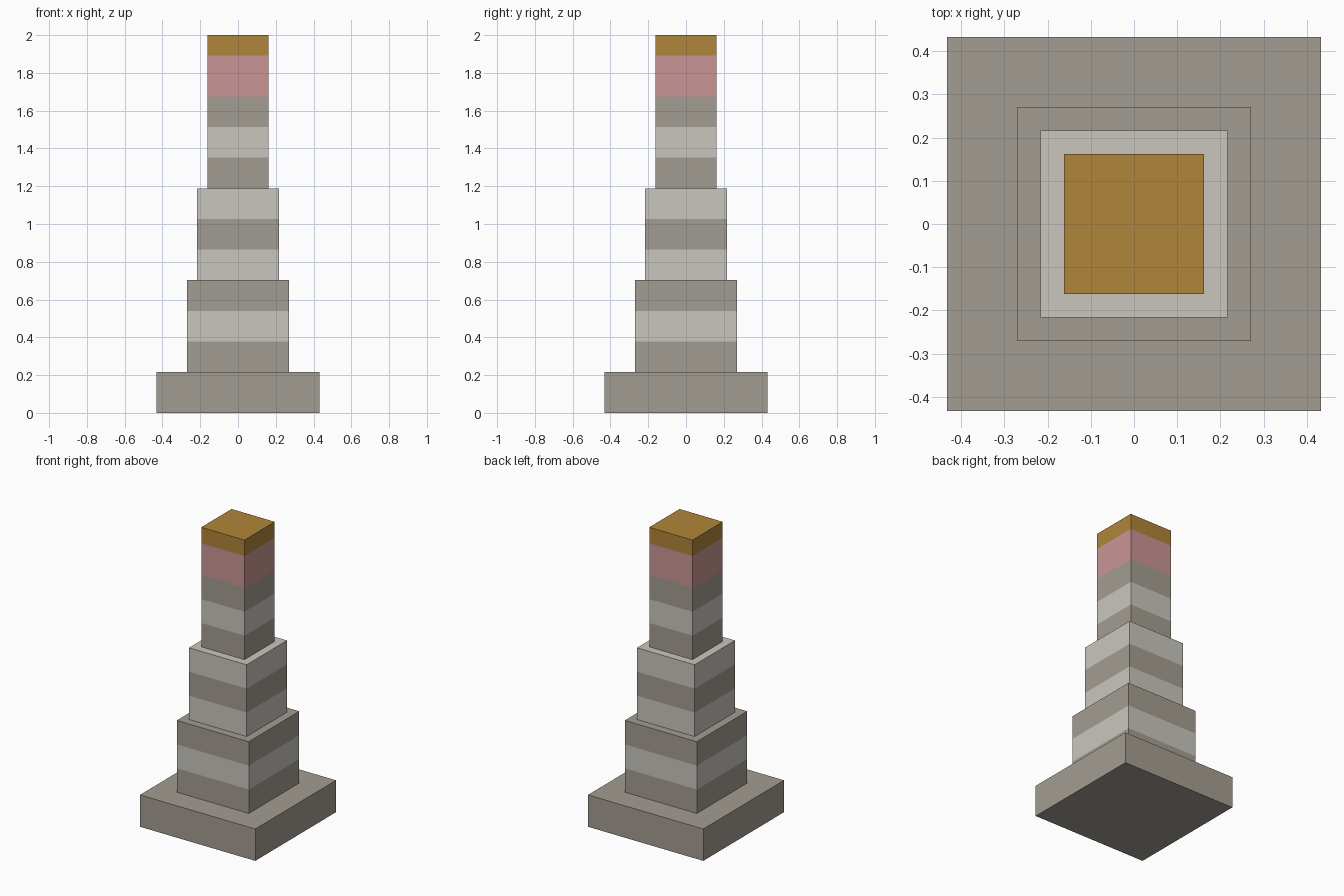
import bpy, bmesh

if "Cube" in bpy.data.objects:
    bpy.data.objects.remove(bpy.data.objects["Cube"])

U = 2 / 37  # the tower sits on a regular grid, 37 units tall


def material(name, r, g, b):
    def lin(c):
        c /= 255
        return c / 12.92 if c <= 0.04045 else ((c + 0.055) / 1.055) ** 2.4
    m = bpy.data.materials.new(name)
    m.diffuse_color = (lin(r), lin(g), lin(b), 1)
    m.use_nodes = True
    m.node_tree.nodes["Principled BSDF"].inputs["Base Color"].default_value = m.diffuse_color
    return m


dark = material("dark stone", 164, 157, 146)
light = material("light stone", 202, 198, 191)
pink = material("pink", 201, 150, 149)
gold = material("gold", 176, 133, 58)


def tier(name, half, z, bands):
    """Closed square block made of stacked (height, material) bands."""
    me = bpy.data.meshes.new(name)
    mats = []
    for _, m in bands:
        if m not in mats:
            mats.append(m)
    for m in mats:
        me.materials.append(m)
    bm = bmesh.new()

    def ring(level):
        return [bm.verts.new((x * half * U, y * half * U, level * U))
                for x, y in ((-1, -1), (1, -1), (1, 1), (-1, 1))]

    lower = ring(z)
    bm.faces.new(lower[::-1]).material_index = mats.index(bands[0][1])
    for height, m in bands:
        z += height
        upper = ring(z)
        for i in range(4):
            j = (i + 1) % 4
            f = bm.faces.new((lower[i], lower[j], upper[j], upper[i]))
            f.material_index = mats.index(m)
        lower = upper
    bm.faces.new(lower).material_index = mats.index(bands[-1][1])
    bm.to_mesh(me)
    bm.free()
    bpy.context.collection.objects.link(bpy.data.objects.new(name, me))


# Plinth, then three narrowing banded tiers with a gold cap on top
tier("plinth", 8, 0, [(4, dark)])
tier("lower_tier", 5, 4, [(3, dark), (3, light), (3, dark)])
tier("middle_tier", 4, 13, [(3, light), (3, dark), (3, light)])
tier("upper_tier", 3, 22, [(3, dark), (3, light), (3, dark), (4, pink), (2, gold)])
